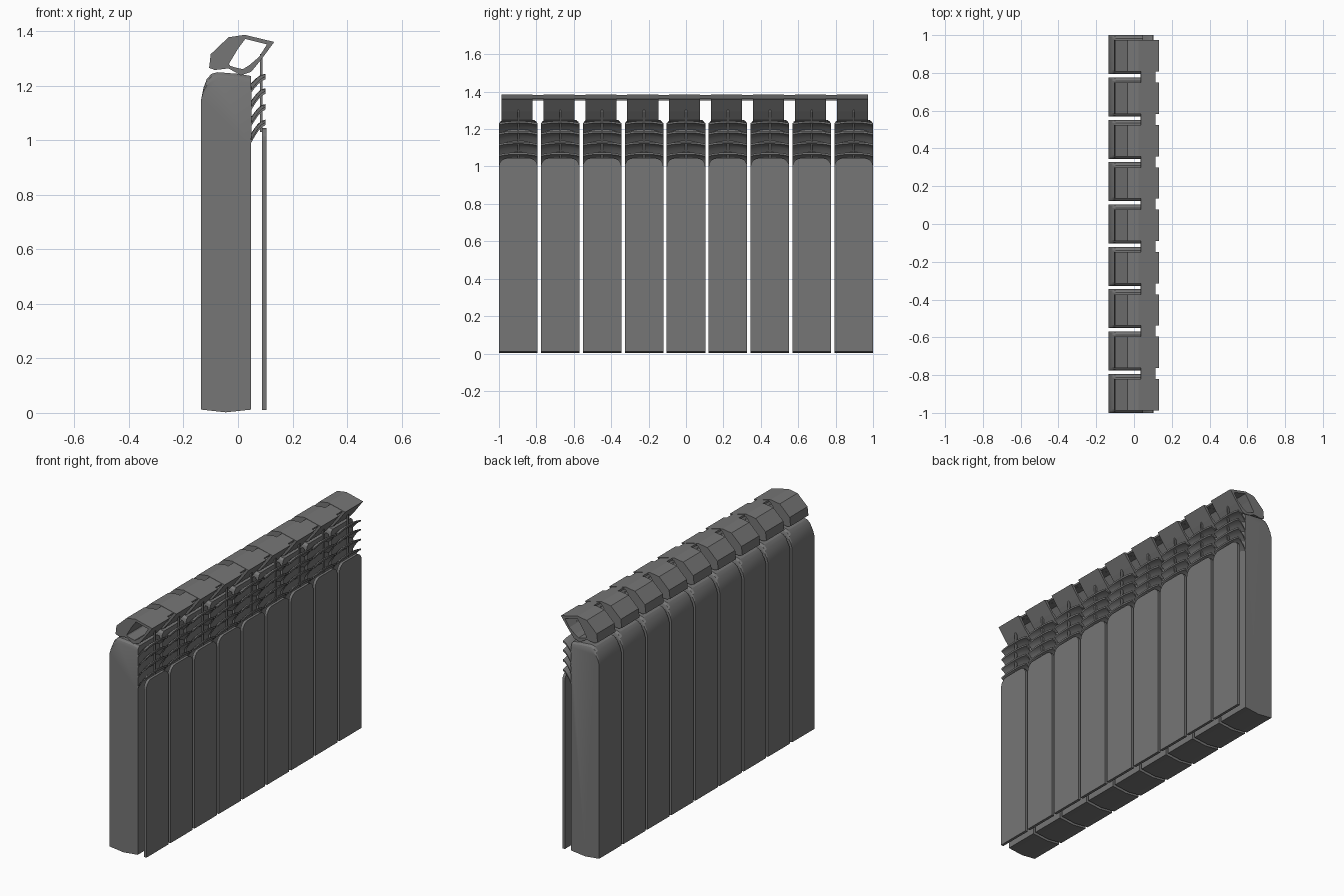
import bpy, bmesh, math

if "Cube" in bpy.data.objects:
    bpy.data.objects.remove(bpy.data.objects["Cube"])

N, PITCH, HW = 9, 0.2242, 0.103   # sections, spacing, half width

# dark grey finish for every part
dark = bpy.data.materials.new("dark_grey")
dark.diffuse_color = (0.18, 0.18, 0.18, 1)
dark.use_nodes = True
dark.node_tree.nodes["Principled BSDF"].inputs["Base Color"].default_value = dark.diffuse_color


def finish(name, bm, smooth=False):
    bmesh.ops.recalc_face_normals(bm, faces=bm.faces)
    me = bpy.data.meshes.new(name)
    bm.to_mesh(me)
    bm.free()
    me.materials.append(dark)
    ob = bpy.data.objects.new(name, me)
    bpy.context.collection.objects.link(ob)
    if smooth:
        bpy.ops.object.select_all(action='DESELECT')
        ob.select_set(True)
        bpy.context.view_layer.objects.active = ob
        bpy.ops.object.shade_smooth_by_angle(angle=math.radians(25))
    return ob


def loft(name, rings, caps=True, closed=False, smooth=False):
    """Bridge a list of equal-length closed point rings."""
    bm = bmesh.new()
    vs = [[bm.verts.new(p) for p in r] for r in rings]
    n = len(rings[0])
    pairs = list(zip(vs, vs[1:])) + ([(vs[-1], vs[0])] if closed else [])
    for a, b in pairs:
        for i in range(n):
            j = (i + 1) % n
            bm.faces.new((a[i], a[j], b[j], b[i]))
    if caps and not closed:
        bm.faces.new(vs[0])
        bm.faces.new(vs[-1])
    return finish(name, bm, smooth)


def at_y(profile, y):
    return [(x, y, z) for x, z in profile]


# side profiles (x, z)
BODY = [(-0.135, 0.012), (-0.045, 0.002), (0.048, 0.012), (0.048, 0.97),
        (0.05, 1.1), (0.048, 1.235), (0.0, 1.243), (-0.075, 1.249),
        (-0.097, 1.243), (-0.114, 1.225), (-0.127, 1.19), (-0.135, 1.15)]
HOOD_OUT = [(-0.106, 1.265), (-0.1, 1.315), (-0.035, 1.377), (0.024, 1.386),
            (0.133, 1.36), (0.085, 1.295), (0.048, 1.25), (0.01, 1.238),
            (-0.035, 1.263), (-0.085, 1.257)]
HOOD_IN = [(-0.033, 1.278), (-0.03, 1.285), (0.0, 1.335), (0.027, 1.371),
           (0.106, 1.351), (0.078, 1.306), (0.042, 1.275), (0.018, 1.26),
           (-0.005, 1.265), (-0.028, 1.272)]
LOUVERS = [(1.205, 1.243), (1.14, 1.19), (1.08, 1.132), (1.02, 1.075)]


def lowered(d):
    """Body profile with its top rounded down by d toward the sides."""
    return [(x, z - d * max(0, min(1, (z - 1.15) / 0.08))) for x, z in BODY]


def body(c):
    spec = [(-HW, 0.025), (-0.097, 0.010), (-0.085, 0)]
    spec += [(-y, d) for y, d in reversed(spec)]
    loft("column_body", [at_y(lowered(d), c + y) for y, d in spec], smooth=True)


def panel(c):
    r, top = 0.045, 1.045
    pts = [(-HW, 0.01), (HW, 0.01)]
    for sgn, a0 in ((1, 0), (-1, 90)):
        for k in range(6):
            a = math.radians(a0 + 18 * k)
            pts.append((sgn * (HW - r) + r * math.cos(a), top - r + r * math.sin(a)))
    loft("front_panel", [[(x, c + y, z) for y, z in pts] for x in (0.088, 0.104)])


def louver(c, z0, z1):
    rings = []
    for k in range(9):
        t = -1 + k / 4
        droop = 0.026 * abs(t) ** 2.5
        upper, lower = [], []
        for i in range(5):
            s = i / 4
            x = 0.045 + 0.055 * s
            z = z0 + (z1 - z0) * math.sin(s * math.pi / 2) - droop * (1 - 0.6 * s)
            upper.append((x, c + t * HW, z))
            lower.append((x, c + t * HW, z - 0.010))
        rings.append(upper + lower[::-1])
    loft("louver", rings, smooth=True)


def hood(c):
    h = 0.083
    loft("top_hood", [at_y(HOOD_OUT, c - h), at_y(HOOD_OUT, c + h),
                      at_y(HOOD_IN, c + h), at_y(HOOD_IN, c - h)], closed=True)


def box(name, x0, x1, y0, y1, z0, z1):
    prof = [(x0, z0), (x1, z0), (x1, z1), (x0, z1)]
    loft(name, [at_y(prof, y0), at_y(prof, y1)])


# repeated radiator sections
for i in range(N):
    c = (i - (N - 1) / 2) * PITCH
    body(c)
    panel(c)
    for z0, z1 in LOUVERS:
        louver(c, z0, z1)
    hood(c - 0.007)
    box("vertical_web", 0.080, 0.090, c - 0.005, c + 0.005, 1.03, 1.315)

# continuous strip joining the hoods along the top
strip = [(0.035, 1.370), (0.104, 1.353), (0.112, 1.353), (0.114, 1.363), (0.037, 1.381)]
loft("hood_strip", [at_y(strip, -0.98), at_y(strip, 0.965)])
